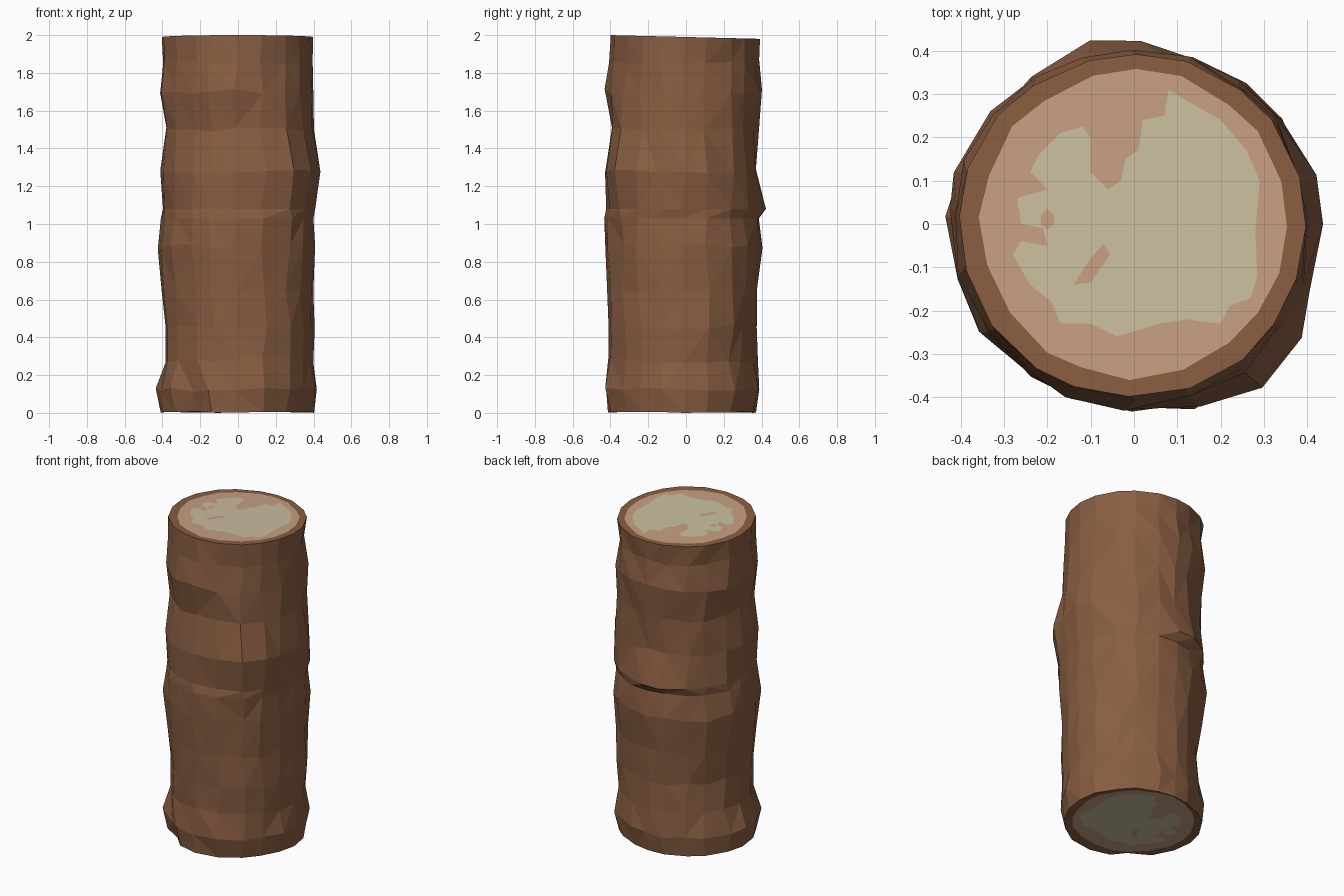
import bpy, bmesh, math, random
from mathutils import Vector

if "Cube" in bpy.data.objects:
    bpy.data.objects.remove(bpy.data.objects["Cube"])

random.seed(7)
SIDES = 20


def material(name, rgb):
    m = bpy.data.materials.new(name)
    m.diffuse_color = (*rgb, 1)
    m.use_nodes = True
    m.node_tree.nodes["Principled BSDF"].inputs["Base Color"].default_value = m.diffuse_color
    return m


bark = material("bark brown", (0.25, 0.111, 0.054))
sap = material("sapwood tan", (0.565, 0.352, 0.223))
heart = material("heartwood cream", (0.597, 0.521, 0.352))

# Height, then trunk reach to the right, back, left and front
RINGS = [
    (0.00, .40, .37, .41, .41), (0.12, .42, .39, .43, .43),
    (0.28, .40, .38, .39, .41), (0.45, .41, .37, .385, .415),
    (0.65, .40, .385, .405, .41), (0.88, .405, .41, .43, .425),
    (1.03, .405, .40, .41, .425), (1.08, .405, .41, .40, .425),
    (1.28, .43, .37, .41, .425), (1.50, .405, .38, .385, .395),
    (1.70, .40, .40, .415, .425), (1.86, .395, .38, .40, .405),
    (2.00, .398, .392, .405, .40)]

# Local swellings and hollows: angle, height, angular width, height width, amount
BUMPS = [(313, 1.28, 20, .25, .055), (313, .65, 20, .4, .02),
         (99, 1.10, 12, .06, .035), (99, 1.02, 10, .025, -.04),
         (234, 0.04, 10, .09, -.045), (135, .45, 25, .25, -.02),
         (290, .15, 12, .2, .02), (25, .85, 12, .5, .012)]


def top_z(y):
    return 1.99 - 0.025 * y


def radius(deg, row):
    q = (deg % 360) / 90
    i, t = int(q) % 4, q % 1
    t = t * t * (3 - 2 * t)
    r = row[1 + i] * (1 - t) + row[1 + (i + 1) % 4] * t
    for a, z, aw, zw, amount in BUMPS:
        d = (deg - a + 180) % 360 - 180
        r += amount * math.exp(-(d / aw) ** 2 - ((row[0] - z) / zw) ** 2)
    return r


def finish(bm, name, mats):
    me = bpy.data.meshes.new(name)
    bm.to_mesh(me)
    bm.free()
    for m in mats:
        me.materials.append(m)
    ob = bpy.data.objects.new(name, me)
    bpy.context.collection.objects.link(ob)
    return ob


# Trunk: faceted bark wall with rough rings
bm = bmesh.new()
loops = []
column_shift = [random.uniform(-3, 3) for _ in range(SIDES)]
for n, row in enumerate(RINGS):
    end = n in (0, len(RINGS) - 1)
    loop = []
    for k in range(SIDES):
        deg = k * 360 / SIDES + column_shift[k]
        if not end:
            deg += random.uniform(-2.5, 2.5)
        r = radius(deg, row) + random.uniform(-1, 1) * (.003 if end else .008)
        a = math.radians(deg)
        x, y, z = r * math.cos(a), r * math.sin(a), row[0]
        if n == 0:
            z = random.uniform(0, .008)
        elif end:
            z = top_z(y)
        elif n not in (6, 7):
            z += random.uniform(-.015, .015)
        loop.append(bm.verts.new((x, y, z)))
    loops.append(loop)
loops[0][0].co.z = 0
for lo, hi in zip(loops, loops[1:]):
    for k in range(SIDES):
        j = (k + 1) % SIDES
        bm.faces.new((lo[k], lo[j], hi[j], hi[k]))

# Sawn ends: bark rim around a sapwood disc
for loop, top in ((loops[-1], True), (loops[0], False)):
    inner = []
    for v in loop:
        flat = Vector((v.co.x, v.co.y, 0))
        p = flat.normalized() * (0.355 + random.uniform(-.006, .006))
        p.z = top_z(p.y) if top else .006
        inner.append(bm.verts.new(p))
    for k in range(SIDES):
        j = (k + 1) % SIDES
        q = (loop[k], loop[j], inner[j], inner[k])
        bm.faces.new(q if top else q[::-1])
    bm.faces.new(inner if top else inner[::-1]).material_index = 1
bmesh.ops.triangulate(bm, faces=[f for f in bm.faces if f.material_index == 0])
finish(bm, "log_trunk", [bark, sap])

# Heartwood stain outline and the small tan islands inside it
STAIN = [(.08, .31), (.13, .28), (.20, .24), (.26, .17), (.29, .10), (.28, -.02),
         (.285, -.12), (.27, -.17), (.22, -.19), (.20, -.23), (.12, -.22),
         (.06, -.23), (-.04, -.26), (-.10, -.23), (-.17, -.23), (-.19, -.18),
         (-.24, -.14), (-.28, -.07), (-.26, -.04), (-.20, -.05), (-.21, -.01),
         (-.26, 0), (-.27, .06), (-.20, .08), (-.24, .12), (-.22, .16),
         (-.17, .21), (-.12, .225), (-.10, .20), (-.10, .12), (-.06, .08),
         (-.03, .10), (-.02, .15), (.01, .17), (.02, .24), (.07, .25)]
KNOT_A = [(-.14, -.14), (-.10, -.135), (-.055, -.07), (-.07, -.045), (-.10, -.08)]
KNOT_B = [(-.215, .0), (-.20, -.012), (-.185, 0), (-.185, .02), (-.20, .035), (-.215, .02)]


def plate(name, pts, lift, mat, top):
    bm = bmesh.new()
    f = bm.faces.new([bm.verts.new((x, y, top_z(y) + lift if top else .006 - lift))
                      for x, y in pts])
    f.normal_update()
    if (f.normal.z > 0) != top:
        f.normal_flip()
    bmesh.ops.triangulate(bm, faces=[f])
    finish(bm, name, [mat])


for end, top in (("top", True), ("bottom", False)):
    plate(end + "_heartwood", STAIN, .002, heart, top)
    plate(end + "_tan_streak", KNOT_A, .004, sap, top)
    plate(end + "_tan_spot", KNOT_B, .004, sap, top)
